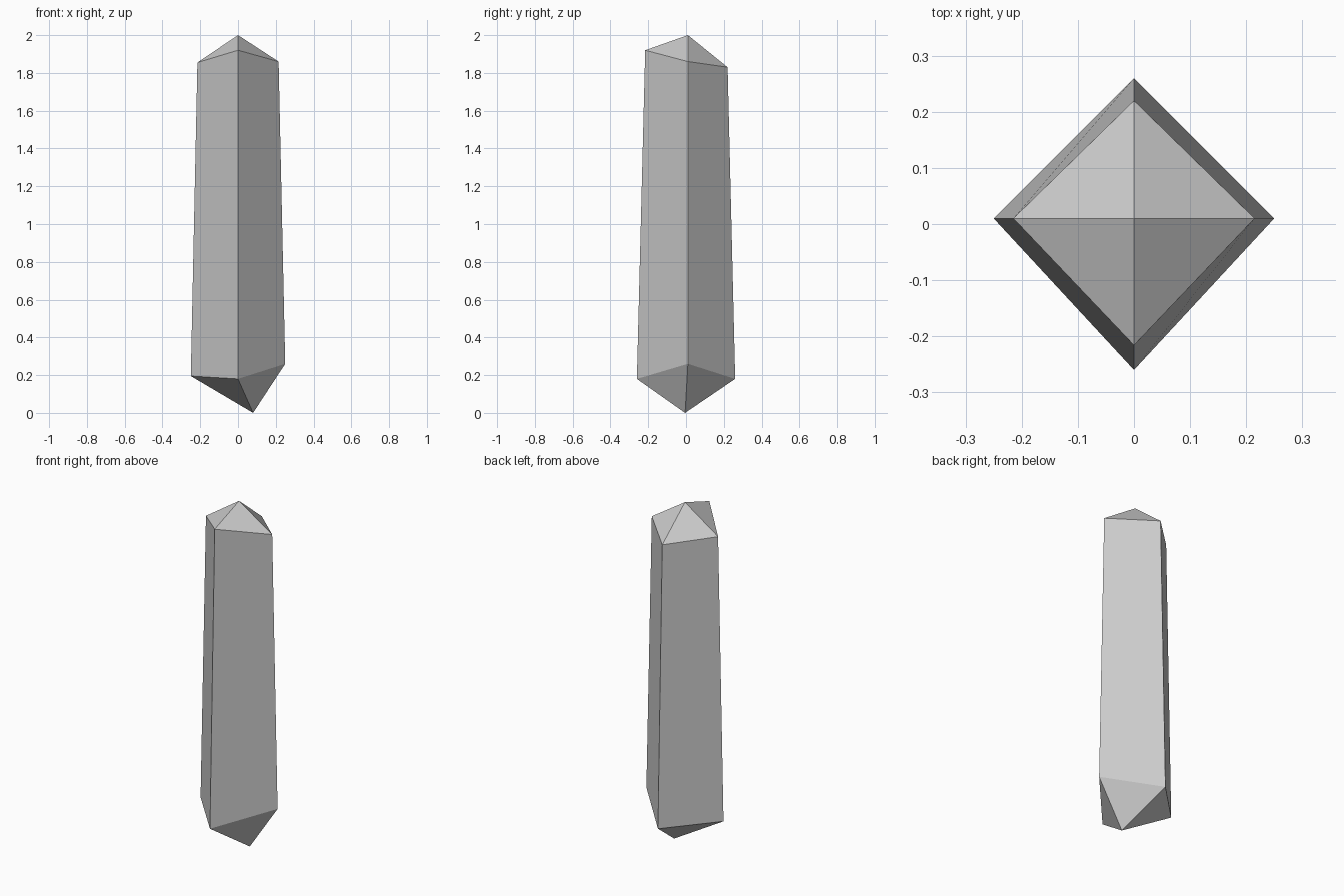
import bpy, bmesh

if "Cube" in bpy.data.objects:
    bpy.data.objects.remove(bpy.data.objects["Cube"])

bm = bmesh.new()

# Cross-section rings: right, back, left, front corners
lower = [bm.verts.new(p) for p in
         [(0.25, 0.01, 0.26), (0, 0.26, 0.18), (-0.25, 0.01, 0.195), (0, -0.26, 0.18)]]
upper = [bm.verts.new(p) for p in
         [(0.215, 0.01, 1.86), (0, 0.22, 1.83), (-0.215, 0.01, 1.855), (0, -0.216, 1.92)]]

# Pointed ends, the lower one off centre
top = bm.verts.new((0, 0.01, 2))
bottom = bm.verts.new((0.08, -0.005, 0))

# Long sides and the facets of both points
for i in range(4):
    j = (i + 1) % 4
    bm.faces.new((lower[i], lower[j], upper[j], upper[i]))
    bm.faces.new((upper[i], upper[j], top))
    bm.faces.new((lower[j], lower[i], bottom))

bmesh.ops.recalc_face_normals(bm, faces=bm.faces)
mesh = bpy.data.meshes.new("crystal_shard")
bm.to_mesh(mesh)
bm.free()
bpy.context.collection.objects.link(bpy.data.objects.new("crystal_shard", mesh))
